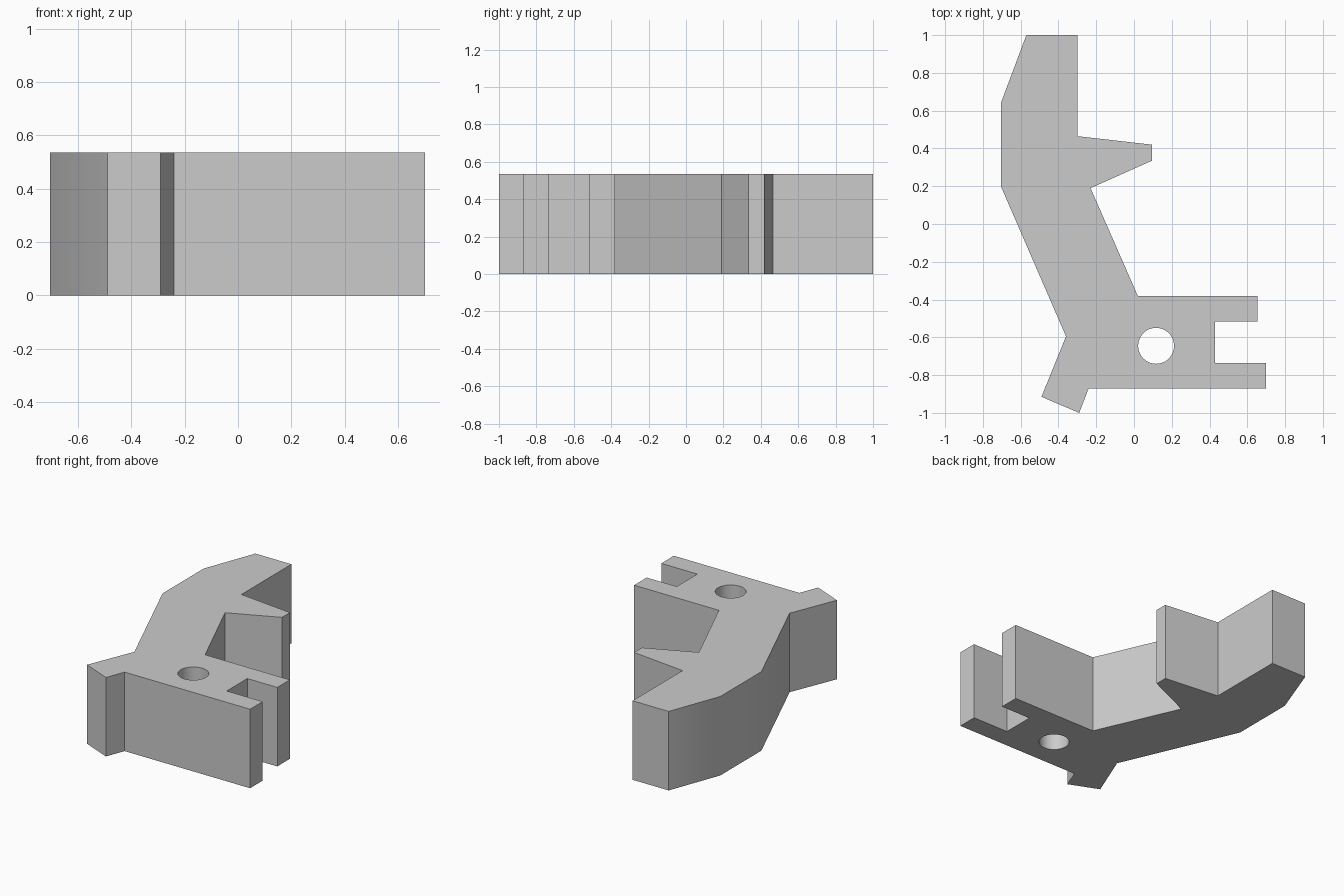
import bpy
import bmesh

HEIGHT = 0.535

if "Cube" in bpy.data.objects:
    bpy.data.objects.remove(bpy.data.objects["Cube"], do_unlink=True)

# Single grey material
grey = bpy.data.materials.new("light grey")
grey.use_nodes = True
colour = (0.6, 0.6, 0.6, 1.0)
grey.diffuse_color = colour
grey.node_tree.nodes["Principled BSDF"].inputs["Base Color"].default_value = colour

# Bracket outline, counter-clockwise
upper_arm = [(-0.30, 1.0), (-0.57, 1.0), (-0.705, 0.64), (-0.705, 0.20), (-0.36, -0.595)]
foot = [(-0.49, -0.915), (-0.29, -1.0), (-0.24, -0.87)]
fork = [(0.70, -0.87), (0.70, -0.735), (0.43, -0.735),
        (0.43, -0.515), (0.655, -0.515), (0.655, -0.38), (0.02, -0.38)]
hook = [(-0.23, 0.19), (0.095, 0.335), (0.095, 0.42), (-0.30, 0.465)]


def extruded(name, outline, bottom, top):
    """Prism with the given plan outline."""
    bm = bmesh.new()
    base = bm.faces.new([bm.verts.new((x, y, bottom)) for x, y in outline])
    result = bmesh.ops.extrude_face_region(bm, geom=[base], use_keep_orig=True)
    lifted = [g for g in result["geom"] if isinstance(g, bmesh.types.BMVert)]
    bmesh.ops.translate(bm, verts=lifted, vec=(0, 0, top - bottom))
    bmesh.ops.recalc_face_normals(bm, faces=bm.faces)
    mesh = bpy.data.meshes.new(name)
    bm.to_mesh(mesh)
    bm.free()
    mesh.materials.append(grey)
    obj = bpy.data.objects.new(name, mesh)
    bpy.context.collection.objects.link(obj)
    return obj


bracket = extruded("bracket", upper_arm + foot + fork + hook, 0, HEIGHT)

# Round through hole
bpy.ops.mesh.primitive_cylinder_add(vertices=48, radius=0.095, depth=HEIGHT * 2,
                                    location=(0.117, -0.645, HEIGHT / 2))
cutter = bpy.context.object
cutter.name = "hole_cutter"
cutter.hide_render = True
cutter.data.materials.append(grey)

hole = bracket.modifiers.new("hole", "BOOLEAN")
hole.operation = "DIFFERENCE"
hole.solver = "EXACT"
hole.object = cutter

bpy.ops.object.select_all(action="DESELECT")
bracket.select_set(True)
bpy.context.view_layer.objects.active = bracket
bpy.ops.object.modifier_apply(modifier=hole.name)
bpy.data.objects.remove(cutter, do_unlink=True)

# Soften only the shallow bends of the back edge and the hole wall
bpy.ops.object.shade_smooth_by_angle()
